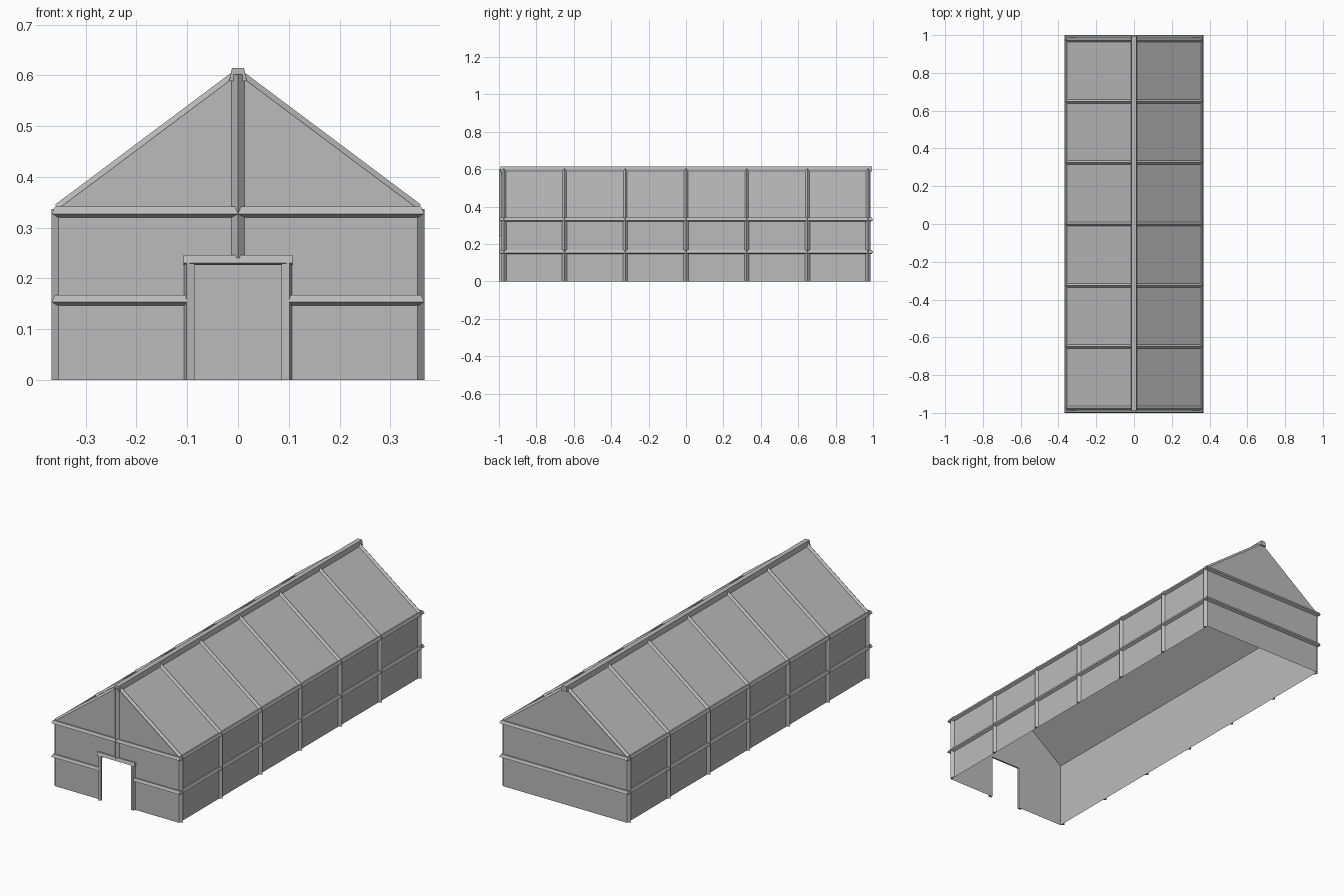
import bpy
import bmesh
from mathutils import Vector

cube = bpy.data.objects.get("Cube")
if cube:
    bpy.data.objects.remove(cube, do_unlink=True)

W, L = 0.354, 0.987            # half width and half length of the shell
EAVE, RIDGE = 0.337, 0.602
DOOR_W, DOOR_H = 0.088, 0.23

grey = bpy.data.materials.new("plain grey")
grey.use_nodes = True
grey.diffuse_color = (0.5, 0.5, 0.5, 1)
bsdf = next(n for n in grey.node_tree.nodes if n.type == 'BSDF_PRINCIPLED')
bsdf.inputs["Base Color"].default_value = grey.diffuse_color


def make(name, bm):
    mesh = bpy.data.meshes.new(name)
    bm.to_mesh(mesh)
    bm.free()
    mesh.materials.append(grey)
    obj = bpy.data.objects.new(name, mesh)
    bpy.context.collection.objects.link(obj)
    return obj


def panel(name, *outlines):
    """Thin sheet made of flat outlines."""
    bm = bmesh.new()
    for pts in outlines:
        bm.faces.new([bm.verts.new(p) for p in pts])
    return make(name, bm)


def loft(name, rings, closed=False):
    """Skin matching rings of points; cap the ends unless closed."""
    bm = bmesh.new()
    rows = [[bm.verts.new(p) for p in ring] for ring in rings]
    pairs = list(zip(rows, rows[1:]))
    if closed:
        pairs.append((rows[-1], rows[0]))
    else:
        bm.faces.new(rows[0])
        bm.faces.new(rows[-1])
    n = len(rows[0])
    for a, b in pairs:
        for i in range(n):
            j = (i + 1) % n
            bm.faces.new((a[i], a[j], b[j], b[i]))
    bmesh.ops.recalc_face_normals(bm, faces=bm.faces)
    return make(name, bm)


def bar(name, start, end, across, out, profile):
    """Straight bar; the profile is (across, outward)."""
    across, out = Vector(across), Vector(out)
    return loft(name, [[Vector(p) + across * u + out * v for u, v in profile]
                       for p in (start, end)])


# Shell: side walls, roof slopes and end walls
for side, s in (("left", 1), ("right", -1)):
    panel(side + "_wall", [(s * W, -s * L, 0), (s * W, s * L, 0),
                           (s * W, s * L, EAVE), (s * W, -s * L, EAVE)])
    panel(side + "_roof", [(s * W, -s * L, EAVE), (s * W, s * L, EAVE),
                           (0, s * L, RIDGE), (0, -s * L, RIDGE)])

panel("back_wall", [(W, L, 0), (-W, L, 0), (-W, L, EAVE), (0, L, RIDGE), (W, L, EAVE)])
D, H = DOOR_W, DOOR_H
panel("front_wall",
      [(-W, -L, 0), (-D, -L, 0), (-D, -L, H), (-W, -L, H)],
      [(D, -L, 0), (W, -L, 0), (W, -L, H), (D, -L, H)],
      [(-W, -L, H), (W, -L, H), (W, -L, EAVE), (0, -L, RIDGE), (-W, -L, EAVE)])

# Horizontal rails, mitred around the corners
RAIL = [(0, 0), (0.013, 0.007), (0.007, 0.021), (0, 0.021)]
CORNERS = [(-1, -1), (-1, 1), (1, 1), (1, -1)]


def corner_rings(z):
    return [[(sx * (W + v), sy * (L + v), z + h) for v, h in RAIL] for sx, sy in CORNERS]


def door_ring(x, z):
    return [(x, -L - v, z + h) for v, h in RAIL]


loft("eave_rail", corner_rings(0.32), closed=True)
loft("middle_rail", [door_ring(-0.1, 0.146)] + corner_rings(0.146) + [door_ring(0.1, 0.146)])

# Wall posts and roof rafters in evenly spaced bays
POST = [(-0.013, 0), (0, 0.013), (0.013, 0)]
slope = Vector((W, 0, EAVE - RIDGE))
for side, s in (("left", 1), ("right", -1)):
    normal = Vector((-slope.z * s, 0, slope.x)).normalized()
    for i in range(7):
        y = (i - 3) * (L - 0.013) / 3
        bar(f"{side}_post_{i + 1}", (s * W, y, 0), (s * W, y, EAVE),
            (0, 1, 0), (s, 0, 0), POST)
        bar(f"{side}_rafter_{i + 1}", (s * W, y, EAVE), (0, y, RIDGE),
            (0, 1, 0), normal, [(u * 0.8, v * 0.8) for u, v in POST])

# Ridge cap
bar("ridge_cap", (0, -L - 0.004, 0), (0, L + 0.008, 0), (1, 0, 0), (0, 0, 1),
    [(-0.017, 0.589), (-0.012, 0.614), (0.012, 0.614), (0.017, 0.589)])

# Front king post
bar("front_king_post", (0, -L, 0.24), (0, -L, RIDGE), (1, 0, 0), (0, -1, 0), POST)

# Door frame
for side, s in (("left", 1), ("right", -1)):
    bar(side + "_door_post", (0, -L, 0), (0, -L, 0.232), (s, 0, 0), (0, -1, 0),
        [(D - 0.002, 0), (D - 0.002, 0.010), (0.101, 0.013), (0.106, 0)])
bar("door_lintel", (-0.107, -L, 0), (0.107, -L, 0), (0, 0, 1), (0, -1, 0),
    [(0.226, 0), (0.23, 0.013), (0.246, 0.008), (0.246, 0)])
